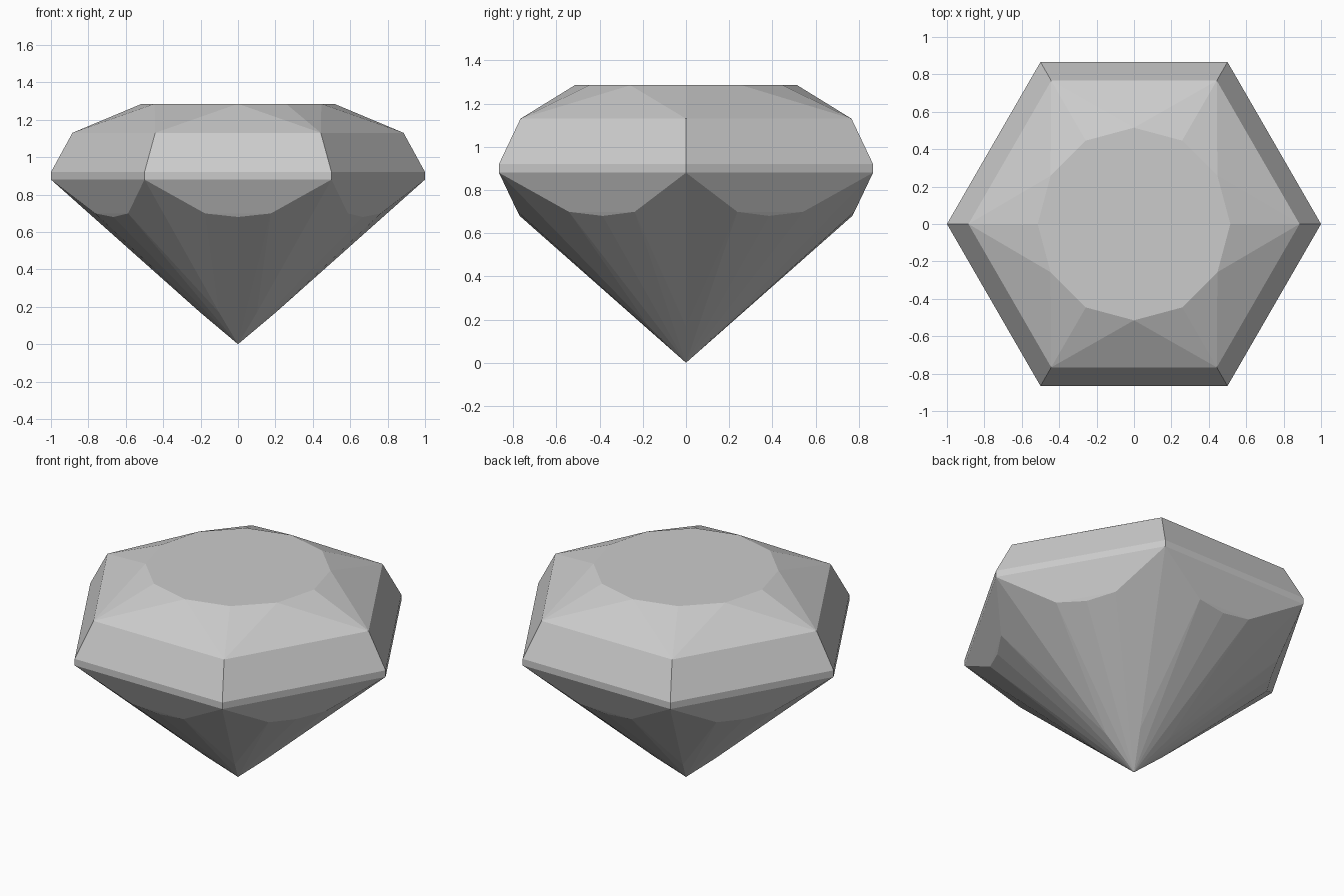
import bpy, bmesh
from math import cos, sin, radians, hypot, atan2, degrees

cube = bpy.data.objects.get("Cube")
if cube:
    bpy.data.objects.remove(cube, do_unlink=True)

# Flat grey stone
stone = bpy.data.materials.new("grey_stone")
stone.use_nodes = True
GREY = (0.6, 0.6, 0.6, 1)
stone.diffuse_color = GREY
stone.node_tree.nodes["Principled BSDF"].inputs["Base Color"].default_value = GREY

bm = bmesh.new()


def ring(radius, z, count=6, turn=0):
    """Evenly spaced points around the vertical axis."""
    for i in range(count):
        a = radians(turn + 360 * i / count)
        bm.verts.new((radius * cos(a), radius * sin(a), z))


# Crown: twelve-sided table above a hexagonal shoulder
ring(0.515, 1.285, count=12)
ring(0.885, 1.13)
# Girdle band
ring(1.0, 0.92)
ring(1.0, 0.88)
# Scalloped lower edge of each girdle facet
ring(0.77, 0.68, turn=30)
side_angle = degrees(atan2(0.176, 0.78))
for sign in (-1, 1):
    ring(hypot(0.176, 0.78), 0.699, turn=30 + sign * side_angle)
# Pavilion: slight break near the point, then the tip
ring(0.2, 0.168)
bm.verts.new((0, 0, 0))

# Facets are the convex skin of these rings
hull = bmesh.ops.convex_hull(bm, input=bm.verts)
loose = [v for v in bm.verts if not v.link_faces]
bmesh.ops.delete(bm, geom=loose, context="VERTS")
bmesh.ops.dissolve_limit(bm, angle_limit=radians(0.5), verts=bm.verts, edges=bm.edges)
bmesh.ops.recalc_face_normals(bm, faces=bm.faces)

mesh = bpy.data.meshes.new("gemstone")
bm.to_mesh(mesh)
bm.free()
mesh.materials.append(stone)
gem = bpy.data.objects.new("gemstone", mesh)
bpy.context.collection.objects.link(gem)
